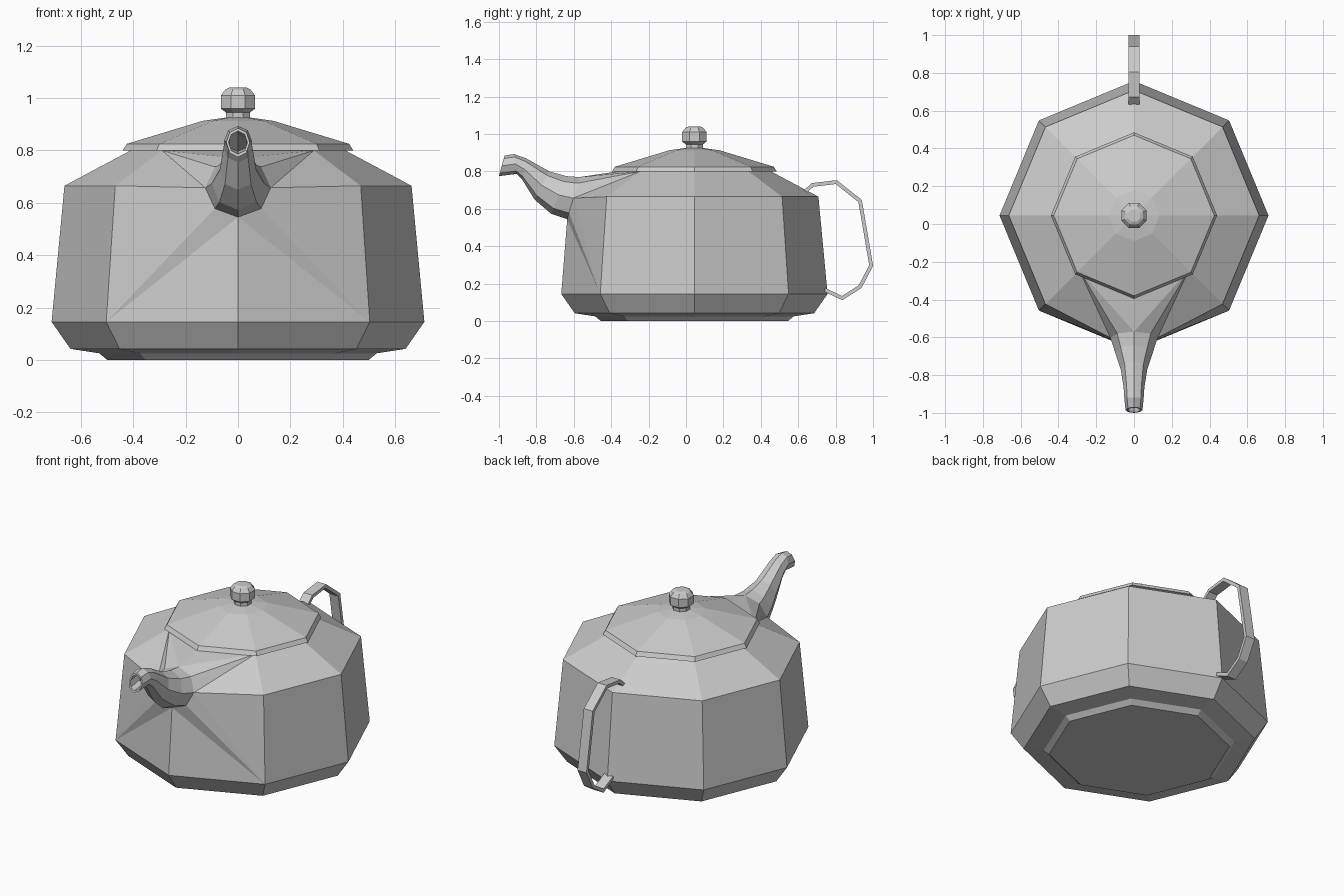
import bpy, bmesh, math
from mathutils import Vector

cube = bpy.data.objects.get("Cube")
if cube:
    bpy.data.objects.remove(cube)

SIDES = 8
CENTRE_Y = 0.045

grey = bpy.data.materials.new("light_grey")
grey.use_nodes = True
grey.diffuse_color = (0.6, 0.6, 0.6, 1)
grey.node_tree.nodes["Principled BSDF"].inputs["Base Color"].default_value = (0.6, 0.6, 0.6, 1)


def finish(bm, name):
    bmesh.ops.recalc_face_normals(bm, faces=bm.faces)
    mesh = bpy.data.meshes.new(name)
    bm.to_mesh(mesh)
    bm.free()
    mesh.materials.append(grey)
    obj = bpy.data.objects.new(name, mesh)
    bpy.context.collection.objects.link(obj)
    return obj


def lathe_ring(bm, r, z, turn=0):
    """Octagonal ring whose first vertex points to the front."""
    ring = []
    for k in range(SIDES):
        a = math.tau * (k + turn) / SIDES
        ring.append(bm.verts.new((r * math.sin(a), CENTRE_Y - r * math.cos(a), z)))
    return ring


def bridge(bm, a, b, skip=()):
    n = len(a)
    for k in range(n):
        if k not in skip:
            j = (k + 1) % n
            bm.faces.new((a[k], a[j], b[j], b[k]))


def lathe(name, profile, turn=0):
    bm = bmesh.new()
    rings = [lathe_ring(bm, r, z, turn) for r, z in profile]
    for a, b in zip(rings, rings[1:]):
        bridge(bm, a, b)
    bm.faces.new(rings[0])
    bm.faces.new(rings[-1])
    return finish(bm, name)


def spout_ring(bm, section, inset=0.0):
    """Eight-sided section between a low and a high point; starts at the bottom."""
    (by, bz), (ty, tz), w = section
    low, high = Vector((0, by, bz)), Vector((0, ty, tz))
    ring = []
    for k in range(SIDES):
        a = math.tau * k / SIDES
        s = 0.5 - (0.5 - inset) * math.cos(a)
        p = low.lerp(high, s)
        p.x = w * (1 - 2 * inset) * math.sin(a)
        ring.append(bm.verts.new(p))
    return ring


# Pot body, with its two front panels left open for the spout
bm = bmesh.new()
body_profile = [(0.50, 0), (0.53, 0.025), (0.64, 0.042), (0.712, 0.145),
                (0.663, 0.665), (0.41, 0.80)]
rows = [lathe_ring(bm, r, z) for r, z in body_profile]
for i, (a, b) in enumerate(zip(rows, rows[1:])):
    bridge(bm, a, b, skip=(0, SIDES - 1) if i >= 3 else ())
bm.faces.new(rows[0])
bm.faces.new(rows[-1])
base, shoulder, neck = rows[3:]
bm.verts.remove(shoulder[0])

# Spout, swept through sections and hollow at the mouth
sections = [((-0.635, 0.545), (-0.57, 0.77), 0.125),
            ((-0.72, 0.573), (-0.64, 0.775), 0.10),
            ((-0.81, 0.65), (-0.73, 0.80), 0.07),
            ((-0.875, 0.755), (-0.855, 0.87), 0.055),
            ((-0.905, 0.787), (-0.92, 0.893), 0.052),
            ((-1.0, 0.775), (-0.97, 0.885), 0.045)]
tube = [spout_ring(bm, s) for s in sections]
tube += [spout_ring(bm, s, 0.1) for s in reversed(sections[2:])]
for a, b in zip(tube, tube[1:]):
    bridge(bm, a, b)
bm.faces.new(tube[-1])

# Panels joining the body to the spout root, the same on both sides
root = tube[0]
for side in (1, -1):
    c = side % SIDES
    m = [root[(side * j) % SIDES] for j in range(5)]
    for face in ((base[0], base[c], m[0]), (base[c], m[1], m[0]),
                 (base[c], m[2], m[1]), (base[c], shoulder[c], m[2]),
                 (shoulder[c], neck[c], m[2]), (m[2], neck[c], m[3]),
                 (m[3], neck[c], m[4]), (m[4], neck[c], neck[0])):
        bm.faces.new(face)
finish(bm, "pot_body_and_spout")

# Lid and knob
lathe("lid", [(0.44, 0.80), (0.425, 0.825), (0.135, 0.913), (0.05, 0.925)])
lathe("lid_knob", [(0.05, 0.915), (0.05, 0.945), (0.071, 0.96), (0.071, 1.01),
                   (0.052, 1.033), (0.035, 1.04)], turn=0.5)

# Handle: flat strap following a bent path, mitred at each bend
path = [(0.63, 0.685), (0.677, 0.728), (0.803, 0.743), (0.931, 0.642),
        (0.99, 0.297), (0.931, 0.184), (0.835, 0.123), (0.74, 0.168)]
path = [Vector(p) for p in path]
half_width, half_thick = 0.03, 0.01
bm = bmesh.new()
loops = []
for i, p in enumerate(path):
    before = (p - path[i - 1]).normalized() if i else (path[1] - p).normalized()
    after = (path[i + 1] - p).normalized() if i < len(path) - 1 else before
    d = (before + after).normalized()
    n = Vector((-d.y, d.x)) * half_thick / max(d.dot(before), 0.5)
    loops.append([bm.verts.new((x * half_width, p.x + s * n.x, p.y + s * n.y))
                  for x, s in ((-1, -1), (1, -1), (1, 1), (-1, 1))])
for a, b in zip(loops, loops[1:]):
    bridge(bm, a, b)
bm.faces.new(loops[0])
bm.faces.new(loops[-1])
finish(bm, "handle")
